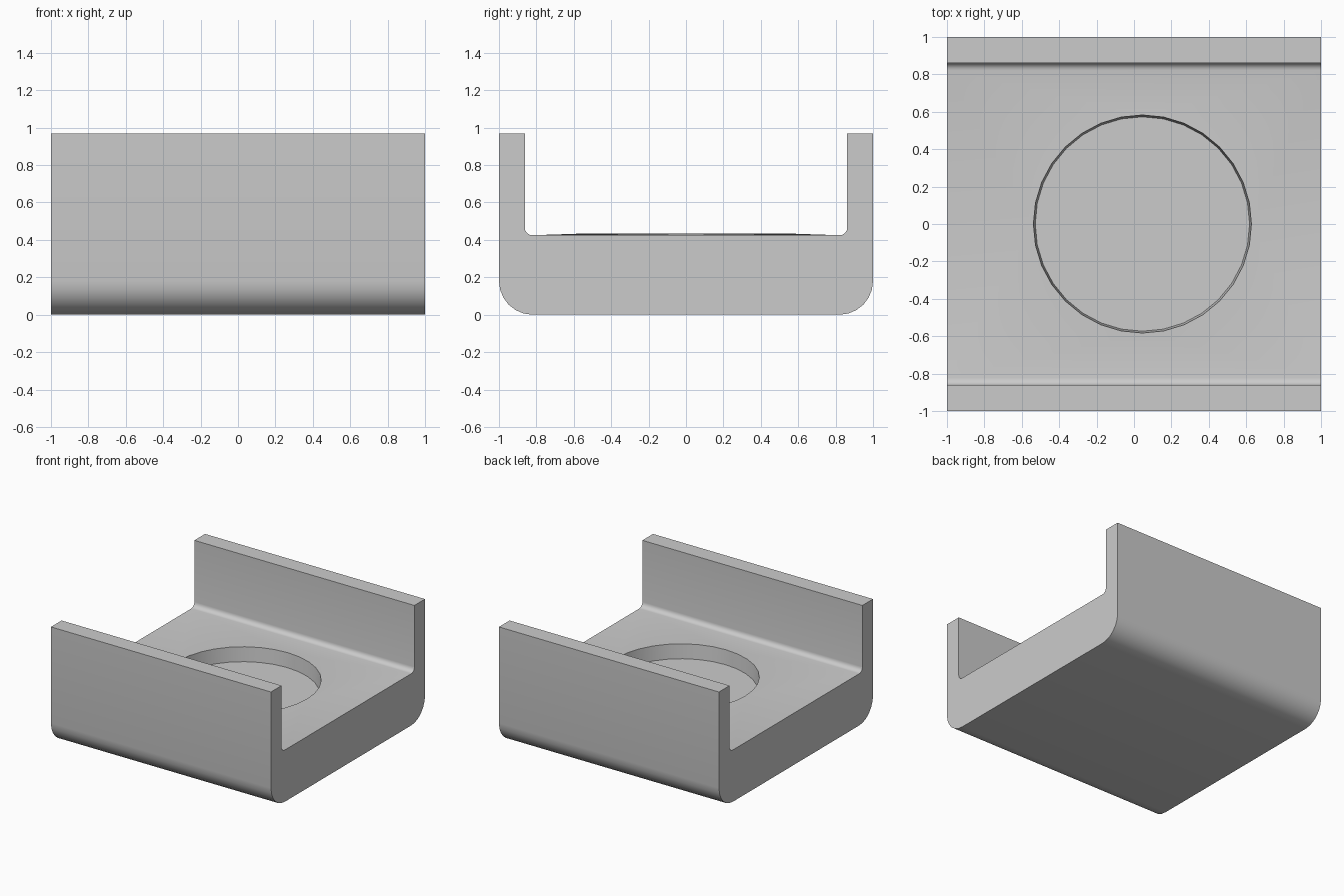
import bpy, bmesh
from math import sin, cos, pi, radians

cube = bpy.data.objects.get("Cube")
if cube:
    bpy.data.objects.remove(cube)

HEIGHT, WALL, FLOOR = 0.97, 0.862, 0.425
OUTER_R, INNER_R = 0.18, 0.04
POCKET_X, POCKET_R, POCKET_DEPTH, SIDES = 0.045, 0.583, 0.11, 32


def arc(cy, cz, r, start, end, steps):
    angles = [radians(start + (end - start) * i / steps) for i in range(steps + 1)]
    return [(cy + r * cos(a), cz + r * sin(a)) for a in angles]


# Half of the channel section, from the bottom round up and over to the floor
half = arc(1 - OUTER_R, OUTER_R, OUTER_R, -90, 0, 6)
half += [(1, HEIGHT), (WALL, HEIGHT)]
half += arc(WALL - INNER_R, FLOOR + INNER_R, INNER_R, 0, -90, 5)
profile = half + [(-y, z) for y, z in reversed(half)]
n, floor_index = len(profile), len(half) - 1

bm = bmesh.new()

# Channel body: two end caps joined by strips, with the floor strip left open
ends = [[bm.verts.new((x, y, z)) for y, z in profile] for x in (-1, 1)]
for loop in ends:
    bm.faces.new(loop)
for i in range(n):
    j = (i + 1) % n
    if i != floor_index:
        bm.faces.new((ends[0][i], ends[0][j], ends[1][j], ends[1][i]))


# Round pocket: a slightly raised rim, tapered wall and flat base
def ring(radius, z):
    angles = [2 * pi * i / SIDES for i in range(SIDES)]
    return [bm.verts.new((POCKET_X + radius * cos(a), radius * sin(a), z)) for a in angles]


rim = ring(POCKET_R, FLOOR + 0.008)
base = ring(POCKET_R - 0.01, FLOOR - POCKET_DEPTH)
for i in range(SIDES):
    j = (i + 1) % SIDES
    bm.faces.new((rim[i], base[i], base[j], rim[j]))
bm.faces.new(base)

# Floor between the channel edges and the pocket rim
open_edges = [e for e in bm.edges if e.is_boundary]
bmesh.ops.triangle_fill(bm, edges=open_edges, use_beauty=True, normal=(0, 0, 1))
bmesh.ops.recalc_face_normals(bm, faces=bm.faces)

mesh = bpy.data.meshes.new("channel_bracket")
bm.to_mesh(mesh)
bm.free()
bracket = bpy.data.objects.new("channel_bracket", mesh)
bpy.context.collection.objects.link(bracket)

# Plain grey finish
grey = bpy.data.materials.new("light_grey")
grey.use_nodes = True
colour = (0.6, 0.6, 0.6, 1)
grey.diffuse_color = colour
grey.node_tree.nodes["Principled BSDF"].inputs["Base Color"].default_value = colour
mesh.materials.append(grey)

bpy.context.view_layer.objects.active = bracket
bracket.select_set(True)
bpy.ops.object.shade_smooth_by_angle(angle=radians(30))
